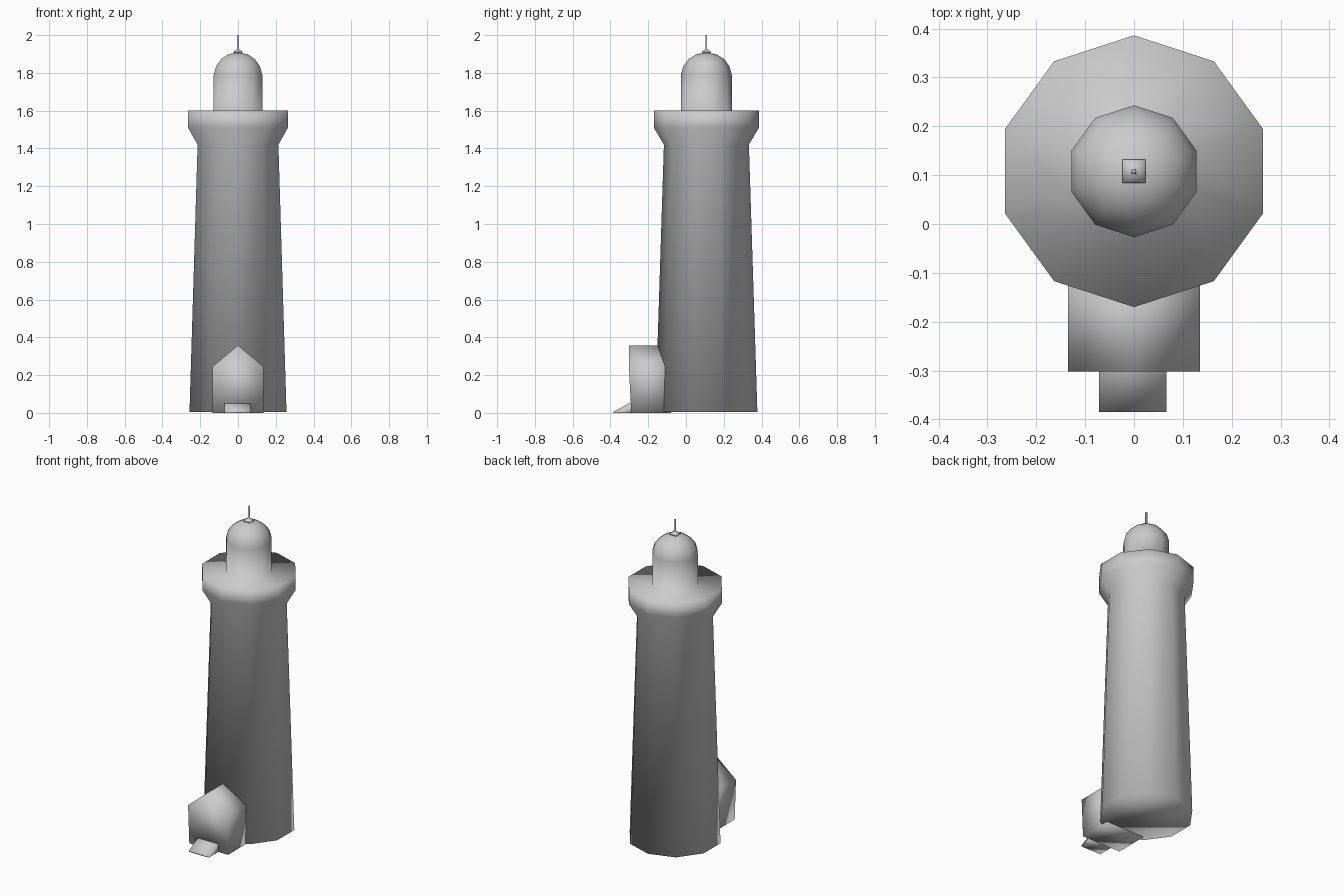
import bpy, bmesh, math

if "Cube" in bpy.data.objects:
    bpy.data.objects.remove(bpy.data.objects["Cube"])

stone = bpy.data.materials.new("pale_grey")
stone.use_nodes = True
GREY = (0.6, 0.6, 0.6, 1)
stone.diffuse_color = GREY
stone.node_tree.nodes["Principled BSDF"].inputs["Base Color"].default_value = GREY

AXIS_Y = 0.108  # tower axis


def finish(name, bm):
    bmesh.ops.recalc_face_normals(bm, faces=bm.faces)
    for f in bm.faces:
        f.smooth = True
    mesh = bpy.data.meshes.new(name)
    bm.to_mesh(mesh)
    bm.free()
    mesh.materials.append(stone)
    ob = bpy.data.objects.new(name, mesh)
    bpy.context.collection.objects.link(ob)
    return ob


def lathe(name, profile, sides, turn):
    """Stack rings of (radius, height) around the tower axis and cap both ends."""
    bm = bmesh.new()
    rings = []
    for r, z in profile:
        ring = []
        for i in range(sides):
            a = turn + math.tau * i / sides
            ring.append(bm.verts.new((r * math.cos(a), AXIS_Y + r * math.sin(a), z)))
        rings.append(ring)
    for low, high in zip(rings, rings[1:]):
        for i in range(sides):
            j = (i + 1) % sides
            bm.faces.new((low[i], low[j], high[j], high[i]))
    bm.faces.new(rings[0])
    bm.faces.new(rings[-1])
    return finish(name, bm)


def loft(name, front, back):
    """Join two matching outlines into a closed solid."""
    bm = bmesh.new()
    a = [bm.verts.new(p) for p in front]
    b = [bm.verts.new(p) for p in back]
    n = len(a)
    for i in range(n):
        j = (i + 1) % n
        bm.faces.new((a[i], a[j], b[j], b[i]))
    bm.faces.new(a)
    bm.faces.new(b)
    return finish(name, bm)


# Tower, flared gallery, lantern room and dome in one turned shell
lathe("tower", [
    (0.27, 0.004), (0.225, 1.42), (0.278, 1.51), (0.278, 1.6),
    (0.135, 1.602), (0.135, 1.79), (0.122, 1.835), (0.094, 1.873),
    (0.055, 1.898), (0.015, 1.906),
], 10, math.pi / 2)

# Square finial cap with thin rod
lathe("finial", [
    (0.012, 1.893), (0.034, 1.909), (0.034, 1.913), (0.012, 1.922),
    (0.006, 1.926), (0.006, 2.0),
], 4, math.pi / 4)

# Gabled entrance porch, front leaning slightly outward
gable = [(-0.135, 0), (0.135, 0), (0.135, 0.245), (0, 0.357), (-0.135, 0.245)]
loft("porch",
     [(x, -0.29 - min(z, 0.245) * 0.05, z) for x, z in gable],
     [(x, -0.08, z) for x, z in gable])

# Sloping doorstep
ramp = [(-0.385, 0), (-0.27, 0), (-0.27, 0.053), (-0.302, 0.05), (-0.385, 0.006)]
loft("doorstep",
     [(-0.072, y, z) for y, z in ramp],
     [(0.067, y, z) for y, z in ramp])
